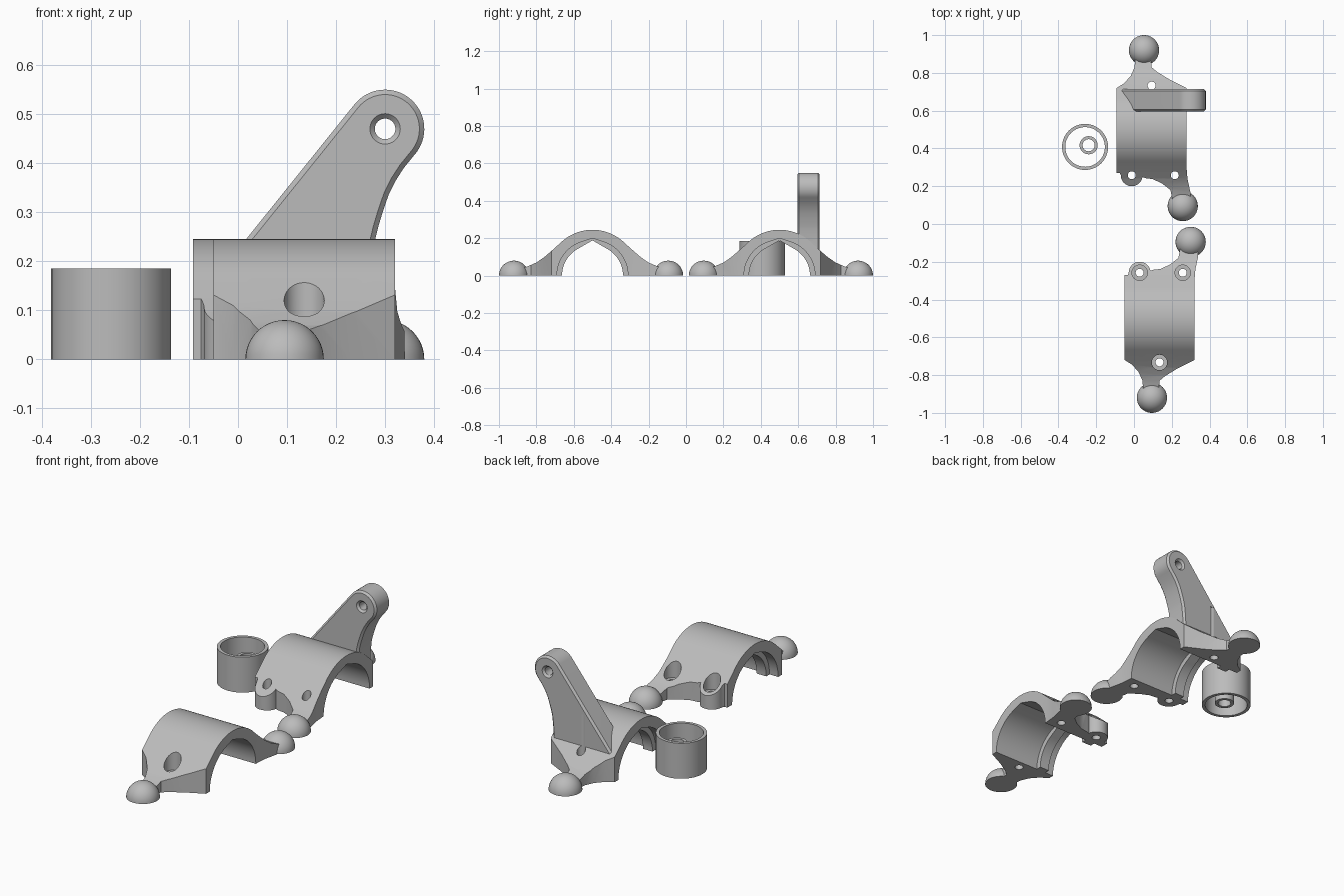
import bpy, bmesh, math
from mathutils import Vector, Matrix

cube = bpy.data.objects.get("Cube")
if cube:
    bpy.data.objects.remove(cube, do_unlink=True)

grey = bpy.data.materials.new("plain grey")
grey.use_nodes = True
grey.diffuse_color = (0.5, 0.5, 0.5, 1)
grey.node_tree.nodes["Principled BSDF"].inputs["Base Color"].default_value = (0.5, 0.5, 0.5, 1)


def finish(name, bm):
    bmesh.ops.recalc_face_normals(bm, faces=bm.faces[:])
    mesh = bpy.data.meshes.new(name)
    bm.to_mesh(mesh)
    bm.free()
    obj = bpy.data.objects.new(name, mesh)
    bpy.context.collection.objects.link(obj)
    mesh.materials.append(grey)
    return obj


def prism(name, pts, axis, lo, hi):
    """Extrude a 2D outline along the given axis."""
    place = {"x": lambda a, b, t: (t, a, b),
             "y": lambda a, b, t: (a, t, b),
             "z": lambda a, b, t: (a, b, t)}[axis]
    bm = bmesh.new()
    ends = [[bm.verts.new(place(a, b, t)) for a, b in pts] for t in (lo, hi)]
    for ring in ends:
        bm.faces.new(ring)
    n = len(pts)
    for i in range(n):
        j = (i + 1) % n
        bm.faces.new((ends[0][i], ends[0][j], ends[1][j], ends[1][i]))
    return finish(name, bm)


def arc(cx, cy, r, start, end, n):
    angles = [math.radians(start + (end - start) * i / n) for i in range(n + 1)]
    return [(cx + r * math.cos(a), cy + r * math.sin(a)) for a in angles]


def rod(name, r1, r2, base, direction, length):
    """Cylinder or cone starting at base."""
    bm = bmesh.new()
    d = Vector(direction)
    turn = d.to_track_quat("Z", "Y").to_matrix().to_4x4()
    bmesh.ops.create_cone(bm, cap_ends=True, segments=40, radius1=r1, radius2=r2, depth=length,
                          matrix=Matrix.Translation(Vector(base) + d * length / 2) @ turn)
    return finish(name, bm)


def apply(obj, mod):
    bpy.context.view_layer.objects.active = obj
    bpy.ops.object.modifier_apply(modifier=mod.name)


def combine(obj, other, operation):
    mod = obj.modifiers.new("cut", "BOOLEAN")
    mod.operation, mod.object, mod.solver = operation, other, "EXACT"
    apply(obj, mod)
    bpy.data.objects.remove(other, do_unlink=True)


def smooth(obj):
    bpy.ops.object.select_all(action="DESELECT")
    obj.select_set(True)
    bpy.context.view_layer.objects.active = obj
    bpy.ops.object.shade_smooth_by_angle(angle=math.radians(28))


def bell():
    """Half-round saddle flaring into flat wings."""
    flare = [(.225, .127), (.26, .097), (.3, .07), (.35, .048), (.42, .03)]
    crown = arc(0, 0, .245, 45, 135, 28)
    left = [(-a, b) for a, b in flare]
    return [(.42, 0)] + flare[::-1] + crown + left + [(-.42, 0)]


def arch(r, lean):
    """Printable bore: round sides meeting in a slight peak."""
    return ([(r, -.02)] + arc(0, 0, r, 0, lean, 14)
            + [(0, r / math.sin(math.radians(lean)))]
            + arc(0, 0, r, 180 - lean, 180, 14) + [(-r, -.02)])


def plan():
    """Outline of a clamp half from above."""
    front = [(-.05, -.72), (-.01, -.745), (.025, -.785), (.045, -.83), (.05, -.9),
             (.13, -.9), (.135, -.83), (.165, -.805), (.23, -.765), (.32, -.72)]
    back = [(.32, -.3), (.325, -.24), (.34, -.17), (.34, -.1), (.25, -.1),
            (.235, -.18), (.19, -.215), (.14, -.238), (.105, -.242)]
    boss = arc(.03, -.258, .058, 10, 180, 20)
    return front + back + boss + [(-.033, -.27), (-.05, -.27)]


def support_arm():
    outline = (arc(.3, .47, .08, 141, -42, 32)
               + [(.338, .39), (.322, .365), (.307, .335), (.295, .3), (.286, .27), (.28, .245),
                  (.274, .19), (.27, .115), (-.088, .115)])
    arm = prism("support_arm", outline, "y", .595, .715)
    mod = arm.modifiers.new("edge", "BEVEL")
    mod.width, mod.segments, mod.angle_limit = .01, 1, math.radians(60)
    apply(arm, mod)
    # pivot hole, chamfered on both faces
    combine(arm, rod("hole", .021, .021, (.3, .5, .47), (0, 1, 0), .3), "DIFFERENCE")
    for face, way in ((.595, 1), (.715, -1)):
        combine(arm, rod("chamfer", .041, .021, (.3, face - .01 * way, .47), (0, way, 0), .02),
                "DIFFERENCE")
    return arm


def clamp(name, side, dx, recessed, arm=None):
    """side 1 is the front half, -1 the mirrored rear half."""
    mid = -.5 * side
    across = lambda pts: [(mid + a, b) for a, b in pts]
    body = prism(name, across(bell()), "x", -.2, .45)
    outline = [(x + dx, y * side) for x, y in plan()]
    combine(body, prism("outline", outline, "z", -.1, .5), "INTERSECT")
    if arm:
        combine(body, arm, "UNION")
    # bore with a narrower inner rib
    combine(body, prism("bore", across(arch(.163, 60)), "x", -.3, .5), "DIFFERENCE")
    for lo, hi in ((-.1, .0), (.055, .4)):
        combine(body, prism("bore", across(arch(.19, 72)), "x", lo + dx, hi + dx), "DIFFERENCE")
    # screw holes
    for x, y in ((.03, -.258), (.258, -.258), (.135, -.733)):
        base = (x + dx, y * side, -.05)
        combine(body, rod("hole", .021, .021, base, (0, 0, 1), .35), "DIFFERENCE")
        if recessed:
            seat = (base[0], base[1], .06)
            combine(body, rod("seat", .041, .041, seat, (0, 0, 1), .25), "DIFFERENCE")
    smooth(body)
    # half-ball feet
    for label, x, y in (("outer", .095, -.92), ("inner", .3, -.095)):
        bm = bmesh.new()
        bmesh.ops.create_uvsphere(bm, u_segments=40, v_segments=24, radius=.08)
        cut = bmesh.ops.bisect_plane(bm, geom=bm.verts[:] + bm.edges[:] + bm.faces[:],
                                     plane_co=(0, 0, 0), plane_no=(0, 0, -1), clear_outer=True)
        rim = [e for e in bm.edges if e.is_boundary]
        bmesh.ops.holes_fill(bm, edges=rim)
        bmesh.ops.translate(bm, vec=(x + dx, y * side, 0), verts=bm.verts[:])
        smooth(finish(name + "_" + label + "_ball", bm))


def tube(name, x, y, outer, inner, height):
    body = rod(name, outer, outer, (x, y, 0), (0, 0, 1), height)
    combine(body, rod("bore", inner, inner, (x, y, -.1), (0, 0, 1), height + .2), "DIFFERENCE")
    smooth(body)


clamp("front_clamp", 1, 0, True)
clamp("rear_clamp", -1, -.042, False, support_arm())

# loose sleeve with a smaller bushing inside
tube("sleeve", -.259, .408, .122, .105, .185)
tube("bushing", -.24, .417, .048, .032, .135)
